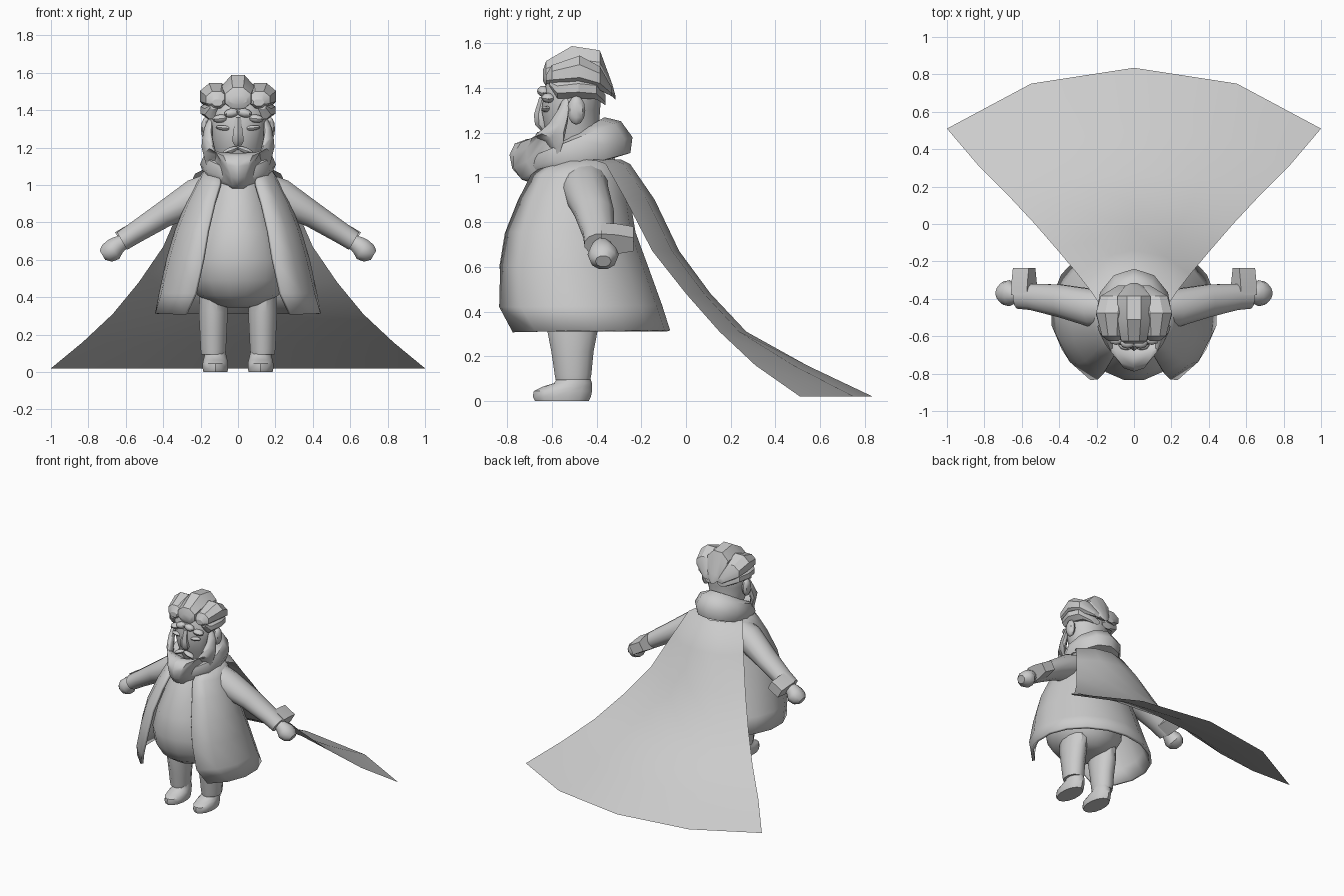
import bpy, bmesh, math
from mathutils import Vector as V

if "Cube" in bpy.data.objects:
    bpy.data.objects.remove(bpy.data.objects["Cube"])

grey = bpy.data.materials.new("plain_grey")
grey.diffuse_color = (0.6, 0.6, 0.6, 1)
grey.use_nodes = True
grey.node_tree.nodes["Principled BSDF"].inputs["Base Color"].default_value = grey.diffuse_color


def finish(name, bm, mirror=False, angle=40, solid=0, closed=True):
    if closed:
        bmesh.ops.recalc_face_normals(bm, faces=bm.faces)
    me = bpy.data.meshes.new(name)
    bm.to_mesh(me)
    bm.free()
    ob = bpy.data.objects.new(name, me)
    bpy.context.collection.objects.link(ob)
    me.materials.append(grey)
    bpy.ops.object.select_all(action='DESELECT')
    ob.select_set(True)
    bpy.context.view_layer.objects.active = ob
    bpy.ops.object.shade_smooth_by_angle(angle=math.radians(angle))
    if mirror:
        ob.modifiers.new("mirror", 'MIRROR').use_clip = True
    if solid:
        m = ob.modifiers.new("thickness", 'SOLIDIFY')
        m.thickness, m.offset = solid, -1
    return ob


def loft(name, rows, ring=True, **kw):
    """Skin rows of points; rings are capped at both ends."""
    bm = bmesh.new()
    vs = [[bm.verts.new(p) for p in r] for r in rows]
    n = len(vs[0])
    for a, b in zip(vs, vs[1:]):
        for i in range(n if ring else n - 1):
            j = (i + 1) % n
            bm.faces.new((a[i], a[j], b[j], b[i]))
    if ring:
        bm.faces.new(vs[0][::-1])
        bm.faces.new(vs[-1])
    return finish(name, bm, closed=ring, **kw)


def ring(c, u, v, n=10):
    c, u, v = V(c), V(u), V(v)
    return [c + u * math.cos(2 * math.pi * (i + .5) / n) + v * math.sin(2 * math.pi * (i + .5) / n)
            for i in range(n)]


def level(z, rx, yf, yb, x=0, n=12):
    """Horizontal ring given front and back y."""
    return ring((x, (yf + yb) / 2, z), (rx, 0, 0), (0, (yb - yf) / 2, 0), n)


def slice_y(y, z0, z1, hx, x=0, n=8):
    """Upright ring facing the front."""
    return ring((x, y, (z0 + z1) / 2), (hx, 0, 0), (0, 0, (z1 - z0) / 2), n)


def blob(name, c, r, mirror=False, seg=8, rot=0):
    bm = bmesh.new()
    bmesh.ops.create_uvsphere(bm, u_segments=seg, v_segments=6, radius=1)
    for v in bm.verts:
        x, y, z = (v.co[i] * r[i] for i in range(3))
        v.co = V(c) + V((x * math.cos(rot) - z * math.sin(rot), y,
                         x * math.sin(rot) + z * math.cos(rot)))
    return finish(name, bm, mirror)


# Cape: a thin sheet, five points across
cape = []
for xe, ye, yc, z in ((.19, -.42, -.29, 1.08), (.23, -.36, -.25, 1.06), (.30, -.27, -.14, .90),
                      (.40, -.15, -.03, .67), (.53, 0, .11, .48), (.67, .15, .27, .31),
                      (.83, .31, .54, .16), (1, .51, .835, .02)):
    cape.append([(xe * t, yc + (ye - yc) * w, z)
                 for t, w in ((1, 1), (.55, .26), (0, 0), (-.55, .26), (-1, 1))])
loft("cape", cape, ring=False, angle=60)

# Coat: open at the front
coat = []
for z, sx, inner, yf, yb in ((.31, .43, .27, -.76, -.09), (.42, .405, .22, -.82, -.125),
                             (.60, .365, .18, -.815, -.19), (.75, .32, .155, -.79, -.245),
                             (.90, .26, .12, -.73, -.27), (1.0, .21, .09, -.68, -.29),
                             (1.08, .16, .09, -.57, -.34)):
    t1 = math.pi - math.asin(inner / sx)
    ry = (yb - yf) / (1 - math.cos(t1))
    coat.append([(sx * math.sin(t1 * k / 7), yb - ry + ry * math.cos(t1 * k / 7), z)
                 for k in range(7, -8, -1)])
loft("coat", coat[::-1], ring=False, angle=50, solid=.02)

# Round body under the coat
loft("body", [level(*r, n=16) for r in (
    (.345, .06, -.62, -.44), (.36, .13, -.69, -.38), (.41, .22, -.765, -.32), (.49, .265, -.815, -.28),
    (.60, .27, -.84, -.27), (.75, .23, -.815, -.3), (.90, .18, -.755, -.32),
    (1.0, .15, -.70, -.34), (1.1, .1, -.62, -.38))])

# Trousers and shoes
loft("trouser_leg", [level(*r, x=.132) for r in (
    (.095, .066, -.585, -.425), (.12, .07, -.59, -.42), (.22, .075, -.605, -.41),
    (.32, .08, -.625, -.39), (.42, .075, -.63, -.38))], mirror=True)
loft("shoe", [level(*r, x=.121, n=14) for r in (
    (0, .066, -.675, -.435), (.02, .07, -.685, -.425), (.045, .07, -.68, -.42),
    (.065, .066, -.64, -.42), (.08, .062, -.59, -.42), (.11, .055, -.57, -.43))], mirror=True)

# Sleeves, cuffs and hands
up = V((.5, 0, .86))
loft("sleeve", [ring(c, up * h, (0, w, 0), 12) for c, h, w in (
    ((.14, -.45, .98), .09, .10), ((.22, -.45, .94), .10, .105), ((.40, -.41, .84), .072, .09),
    ((.55, -.39, .745), .06, .072), ((.62, -.385, .70), .056, .07))], mirror=True)
loft("cuff_flare", [[V((x, y, z)) + up * s for x, z, s in
                     ((.545, .75, h), (.63, .70, h), (.63, .70, -h), (.545, .75, -h))]
                    for y, h in ((-.38, .055), (-.31, .05), (-.235, .035))], mirror=True)
loft("hand", [ring(c, up * h, (0, w, 0)) for c, h, w in (
    ((.60, -.375, .705), .035, .035), ((.64, -.375, .68), .05, .052), ((.665, -.37, .655), .062, .07),
    ((.70, -.37, .635), .055, .062), ((.725, -.37, .625), .03, .035))], mirror=True)

# Thick collar: a tilted tube around the neck
bm = bmesh.new()
tubes = []
for k in range(12):
    a = 2 * math.pi * k / 12
    out = V((math.sin(a), math.cos(a), 0))
    c = V((.135 * out.x, -.485 + .165 * out.y, 1.11 + .07 * out.y))
    r = .08 + .015 * out.y
    n = V((0, -.3, 1)).normalized()
    tubes.append([bm.verts.new(c + out * r * .85 * math.cos(t) + n * r * math.sin(t))
                  for t in (2 * math.pi * i / 7 for i in range(7))])
for k in range(12):
    a, b = tubes[k], tubes[(k + 1) % 12]
    for i in range(7):
        bm.faces.new((a[i], a[(i + 1) % 7], b[(i + 1) % 7], b[i]))
finish("collar", bm, angle=45)

# Head, ears and nose
loft("head", [level(*r) for r in (
    (1.05, .1, -.56, -.36), (1.2, .13, -.63, -.385), (1.3, .15, -.65, -.38),
    (1.4, .165, -.635, -.37), (1.48, .13, -.6, -.4))])
blob("ear", (.17, -.49, 1.3), (.028, .04, .065), True)
loft("nose", [level(*r, n=6) for r in (
    (1.21, .02, -.65, -.60), (1.235, .036, -.675, -.60), (1.28, .03, -.68, -.6),
    (1.36, .018, -.655, -.6))])

# Beard: thick at the chin, thin at the sideburns
loft("beard", [ring(c, u, v, 10) for c, u, v in (
    (((s * x, y, z), (s * a * dx, b, 0), (s * e * .3, 0, e)) if x else ((0, y, z), (0, b, 0), (0, -.02, e))
     ) for s, x, y, z, dx, a, b, e in (
        (1, .150, -.54, 1.34, 1, .012, .015, .012), (1, .160, -.555, 1.27, 1, .02, .03, .04),
        (1, .155, -.59, 1.18, 1, .035, .045, .07), (1, .125, -.645, 1.10, 1, .045, .07, .095),
        (1, .065, -.685, 1.075, 1, .02, .09, .10), (1, 0, -.695, 1.07, 0, 0, .092, .10)))],
    mirror=True, angle=50)

# Moustache, closed eyes and curly brows
blob("moustache", (.04, -.65, 1.185), (.045, .025, .016), True, rot=-.35)
blob("closed_eye", (.075, -.625, 1.305), (.045, .022, .014), True, rot=.1)
blob("inner_brow", (.035, -.638, 1.385), (.04, .028, .024), True, rot=-.2)
blob("outer_brow", (.095, -.615, 1.355), (.042, .032, .022), True, rot=-.1)

# Swept hair: a crest with two locks on each side
loft("hair_crest", [slice_y(*r) for r in (
    (-.64, 1.43, 1.48, .05), (-.625, 1.40, 1.525, .075), (-.51, 1.38, 1.595, .095),
    (-.385, 1.38, 1.575, .095), (-.33, 1.36, 1.42, .05), (-.315, 1.345, 1.365, .015))], angle=30)
loft("hair_upper_lock", [slice_y(*r) for r in (
    (-.625, 1.42, 1.46, .03, .11), (-.6, 1.405, 1.505, .06, .115), (-.475, 1.40, 1.55, .09, .12),
    (-.385, 1.385, 1.50, .08, .105), (-.33, 1.36, 1.40, .03, .06))], mirror=True, angle=30)
loft("hair_lower_lock", [slice_y(*r) for r in (
    (-.61, 1.405, 1.435, .02, .13), (-.575, 1.35, 1.435, .04, .14), (-.48, 1.35, 1.45, .07, .135),
    (-.4, 1.345, 1.44, .075, .105), (-.36, 1.32, 1.37, .04, .05))], mirror=True, angle=30)
